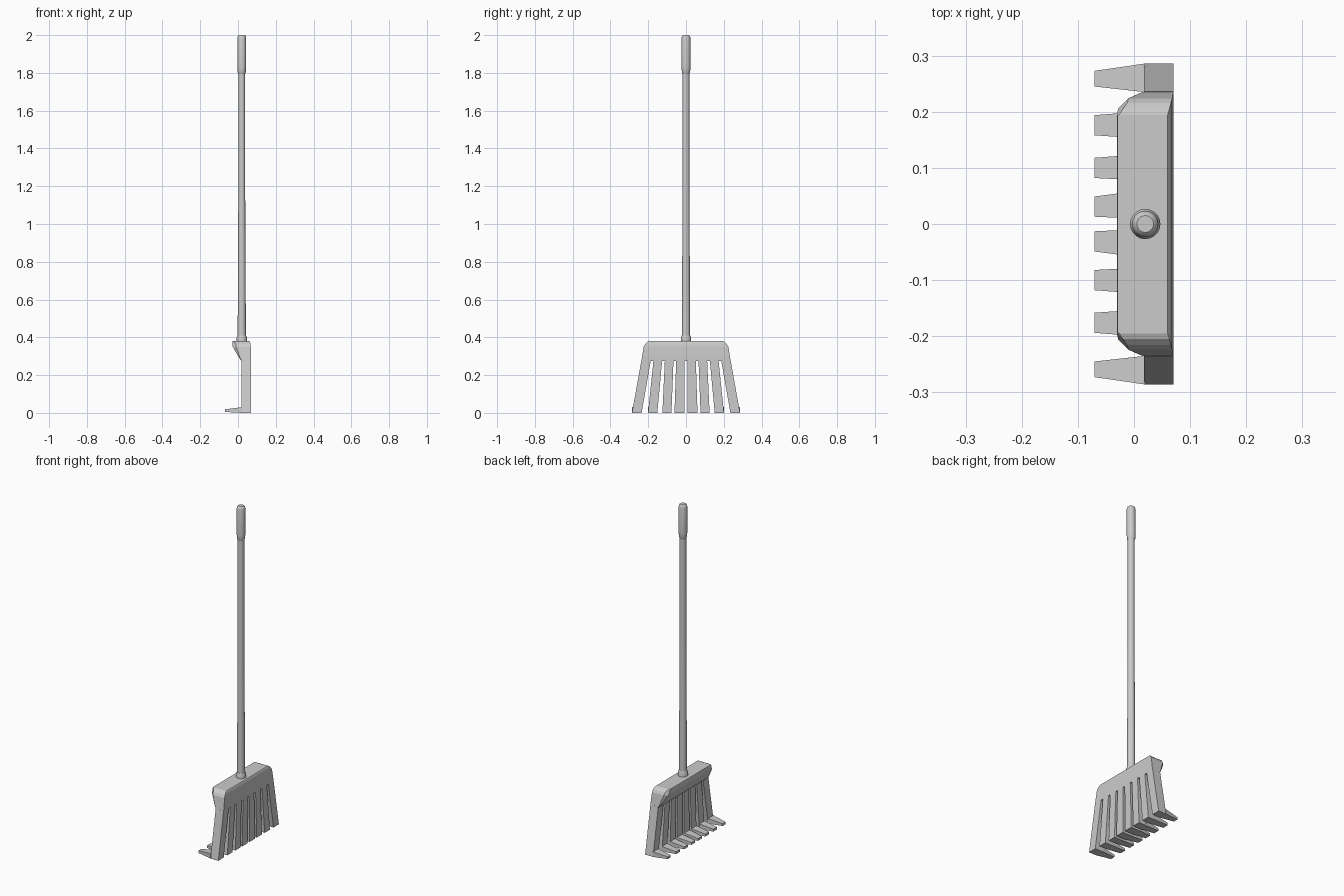
import bpy, bmesh, math

if "Cube" in bpy.data.objects:
    bpy.data.objects.remove(bpy.data.objects["Cube"])


def make_object(name, bm, smooth=None):
    bmesh.ops.recalc_face_normals(bm, faces=bm.faces)
    mesh = bpy.data.meshes.new(name)
    bm.to_mesh(mesh)
    bm.free()
    ob = bpy.data.objects.new(name, mesh)
    bpy.context.collection.objects.link(ob)
    if smooth:
        bpy.ops.object.select_all(action='DESELECT')
        ob.select_set(True)
        bpy.context.view_layer.objects.active = ob
        bpy.ops.object.shade_smooth_by_angle(angle=math.radians(smooth))
    return ob


def loft(name, rings, smooth=None):
    """Skin a list of equal-length vertex rings and cap both ends."""
    bm = bmesh.new()
    rows = [[bm.verts.new(p) for p in ring] for ring in rings]
    for a, b in zip(rows, rows[1:]):
        n = len(a)
        for i in range(n):
            bm.faces.new((a[i], a[(i + 1) % n], b[(i + 1) % n], b[i]))
    bm.faces.new(rows[0])
    bm.faces.new(rows[-1])
    return make_object(name, bm, smooth)


def turned(name, profile, sides=20):
    """Round part about the handle axis from (radius, z) pairs."""
    steps = [2 * math.pi * i / sides for i in range(sides)]
    return loft(name, [[(0.02 + r * math.cos(t), r * math.sin(t), z)
                        for t in steps] for r, z in profile], 40)


# Handle pole, thicker grip and collar
turned("handle_pole", [(0.022, 0.37), (0.020, 0.8), (0.018, 1.2), (0.018, 1.82)])
turned("handle_grip", [(0.018, 1.795), (0.022, 1.805), (0.0235, 1.83), (0.0235, 1.985),
                       (0.021, 1.995), (0.015, 2.0)])
turned("handle_collar", [(0.027, 0.37), (0.027, 0.40), (0.023, 0.41)])


# Head block: chamfered sections stacked upward, overhanging toward the tine tips
def section(z, x0, x1, half, cut):
    return [(x1, -half, z), (x1, half, z), (x0 + cut, half, z),
            (x0, half - cut, z), (x0, cut - half, z), (x0 + cut, -half, z)]


loft("head_block", [
    section(0.275, 0.018, 0.070, 0.236, 0.001),
    section(0.295, 0.004, 0.070, 0.233, 0.006),
    section(0.350, -0.028, 0.068, 0.224, 0.018),
    section(0.365, -0.030, 0.066, 0.216, 0.018),
    section(0.376, -0.030, 0.063, 0.205, 0.010),
    section(0.380, -0.029, 0.060, 0.195, 0.003)])


# Tines: flat tapering bars with a pointed toe at the foot
def box_ring(x0, x1, y0, y1, z):
    return [(x0, y0, z), (x1, y0, z), (x1, y1, z), (x0, y1, z)]


# (bottom inner, bottom outer, top inner, top outer, toe tip centre)
TINES = [(0.009, 0.061, 0.007, 0.052, 0.031),
         (0.077, 0.125, 0.066, 0.112, 0.100),
         (0.152, 0.201, 0.126, 0.172, 0.176),
         (0.235, 0.286, 0.186, 0.236, 0.259)]

for side, label in ((1, "left"), (-1, "right")):
    for i, (b0, b1, t0, t1, tip) in enumerate(TINES, 1):
        loft(f"tine_{label}_{i}", [
            box_ring(0.018, 0.070, side * b0, side * b1, 0.0),
            box_ring(0.018, 0.070, side * t0, side * t1, 0.28)])
        w = 0.014 if i == 4 else 0.018
        loft(f"toe_{label}_{i}", [
            [(x, side * y0, z0), (x, side * y1, z0), (x, side * y1, z1), (x, side * y0, z1)]
            for x, y0, y1, z0, z1 in ((0.020, b0, b1, 0.0, 0.030),
                                      (-0.070, tip - w, tip + w, 0.005, 0.019))])
